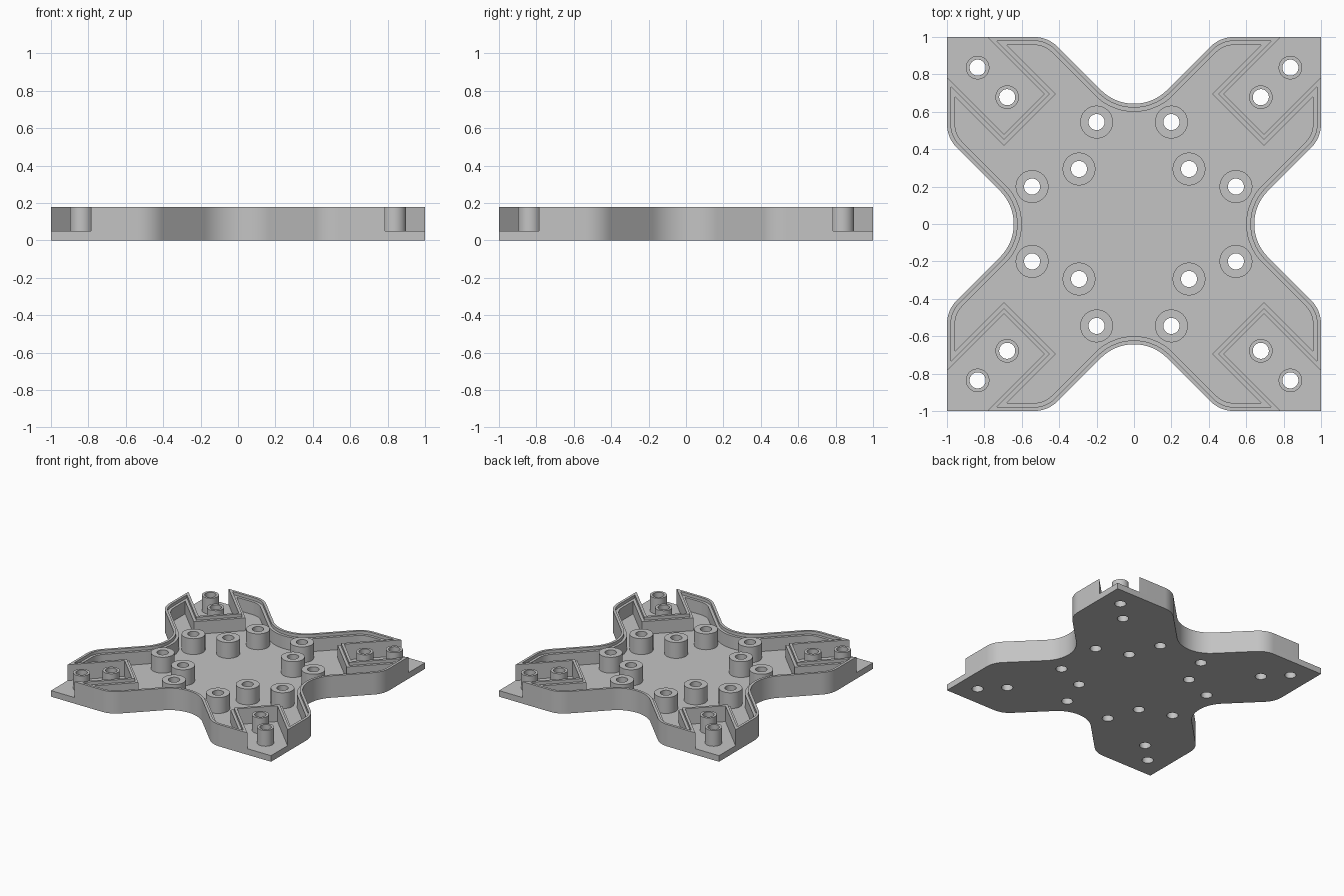
import bpy, bmesh, math

cube = bpy.data.objects.get("Cube")
if cube:
    bpy.data.objects.remove(cube, do_unlink=True)

FLOOR, TOP, LEDGE = 0.05, 0.18, 0.155
NOTCH, NOTCH_R, CORNER_R = 0.643, 0.25, 0.18
POCKET_HALF, POCKET_END = 0.215, 1.175
LIP, WALL = 0.021, 0.043
HOLE_R, SEG = 0.043, 32
ROOT2 = math.sqrt(2)

grey = bpy.data.materials.new("light grey plastic")
grey.use_nodes = True
colour = (0.55, 0.55, 0.55, 1)
grey.diffuse_color = colour
grey.node_tree.nodes["Principled BSDF"].inputs["Base Color"].default_value = colour


def arc(cx, cy, r, start, end, steps):
    angles = [math.radians(start + (end - start) * i / steps) for i in range(steps + 1)]
    return [(cx + r * math.cos(a), cy + r * math.sin(a)) for a in angles]


def outline(inset, pocket):
    """Four-armed outline, moved inwards by inset, with or without corner pockets."""
    slope = NOTCH - (ROOT2 - 1) * NOTCH_R
    corner_y = 1 - CORNER_R - slope + CORNER_R * ROOT2
    eighth = arc(NOTCH + NOTCH_R, 0, NOTCH_R + inset, 180, 135, 10)
    eighth += arc(1 - CORNER_R, corner_y, CORNER_R - inset, -45, 0, 10)
    if pocket:
        half = POCKET_HALF + ROOT2 * inset
        end = POCKET_END - ROOT2 * inset
        eighth += [(1 - inset, 1 - inset - half), ((end + half) / 2, (end - half) / 2)]
        middle = []
    else:
        middle = [(1, 1)]
    points = eighth + middle + [(y, x) for x, y in reversed(eighth[1:])]
    loop = []
    for _ in range(4):
        loop += points
        points = [(-y, x) for x, y in points]
    return loop


def finish(obj):
    if not obj.data.materials:
        obj.data.materials.append(grey)
    bpy.ops.object.select_all(action="DESELECT")
    obj.select_set(True)
    bpy.context.view_layer.objects.active = obj
    bpy.ops.object.shade_smooth_by_angle(angle=math.radians(30))


def bridge(name, loops):
    """Join matching closed loops, each a list of points and a height."""
    bm = bmesh.new()
    rings = [[bm.verts.new((x, y, z)) for x, y in pts] for pts, z in loops]
    for low, high in zip(rings, rings[1:]):
        n = len(low)
        for i in range(n):
            j = (i + 1) % n
            bm.faces.new((low[i], low[j], high[j], high[i]))
    mesh = bpy.data.meshes.new(name)
    bm.to_mesh(mesh)
    bm.free()
    obj = bpy.data.objects.new(name, mesh)
    bpy.context.collection.objects.link(obj)
    finish(obj)


# Post positions, repeated in all four quadrants
quadrants = [(sx, sy) for sx in (1, -1) for sy in (1, -1)]
kinds = [("mounting_post", 0.088, [(0.2, 0.545), (0.545, 0.2), (0.294, 0.294)]),
         ("arm_post", 0.063, [(0.678, 0.678), (0.836, 0.836)])]
posts = [(name, r, x * sx, y * sy) for name, r, spots in kinds
         for x, y in spots for sx, sy in quadrants]

# Base plate with through holes
curve = bpy.data.curves.new("base_plate", "CURVE")
curve.dimensions = "2D"
curve.fill_mode = "BOTH"
curve.extrude = FLOOR / 2
holes = [arc(x, y, HOLE_R, 0, 360, SEG)[:-1] for _, _, x, y in posts]
for pts in [outline(0, False)] + holes:
    spline = curve.splines.new("POLY")
    spline.points.add(len(pts) - 1)
    for point, (x, y) in zip(spline.points, pts):
        point.co = (x, y, 0, 1)
    spline.use_cyclic_u = True
plate = bpy.data.objects.new("base_plate", curve)
bpy.context.collection.objects.link(plate)
bpy.ops.object.select_all(action="DESELECT")
plate.select_set(True)
bpy.context.view_layer.objects.active = plate
bpy.ops.object.convert(target="MESH")
plate = bpy.context.view_layer.objects.active
bm = bmesh.new()
bm.from_mesh(plate.data)
bmesh.ops.remove_doubles(bm, verts=bm.verts, dist=0.0001)
bmesh.ops.translate(bm, verts=bm.verts, vec=(0, 0, FLOOR / 2))
bmesh.ops.recalc_face_normals(bm, faces=bm.faces)
bm.to_mesh(plate.data)
bm.free()
finish(plate)

# Rim wall with a lowered inner ledge, wrapping round the corner pockets
outer, lip, inner = (outline(d, True) for d in (0, LIP, WALL))
bridge("rim_wall", [(outer, FLOOR), (outer, TOP), (lip, TOP),
                    (lip, LEDGE), (inner, LEDGE), (inner, FLOOR)])

# Hollow screw posts
for name, r, x, y in posts:
    outside = arc(x, y, r, 0, 360, SEG)[:-1]
    bore = arc(x, y, HOLE_R, 0, 360, SEG)[:-1]
    bridge(name, [(outside, FLOOR), (outside, TOP), (bore, TOP), (bore, FLOOR)])
